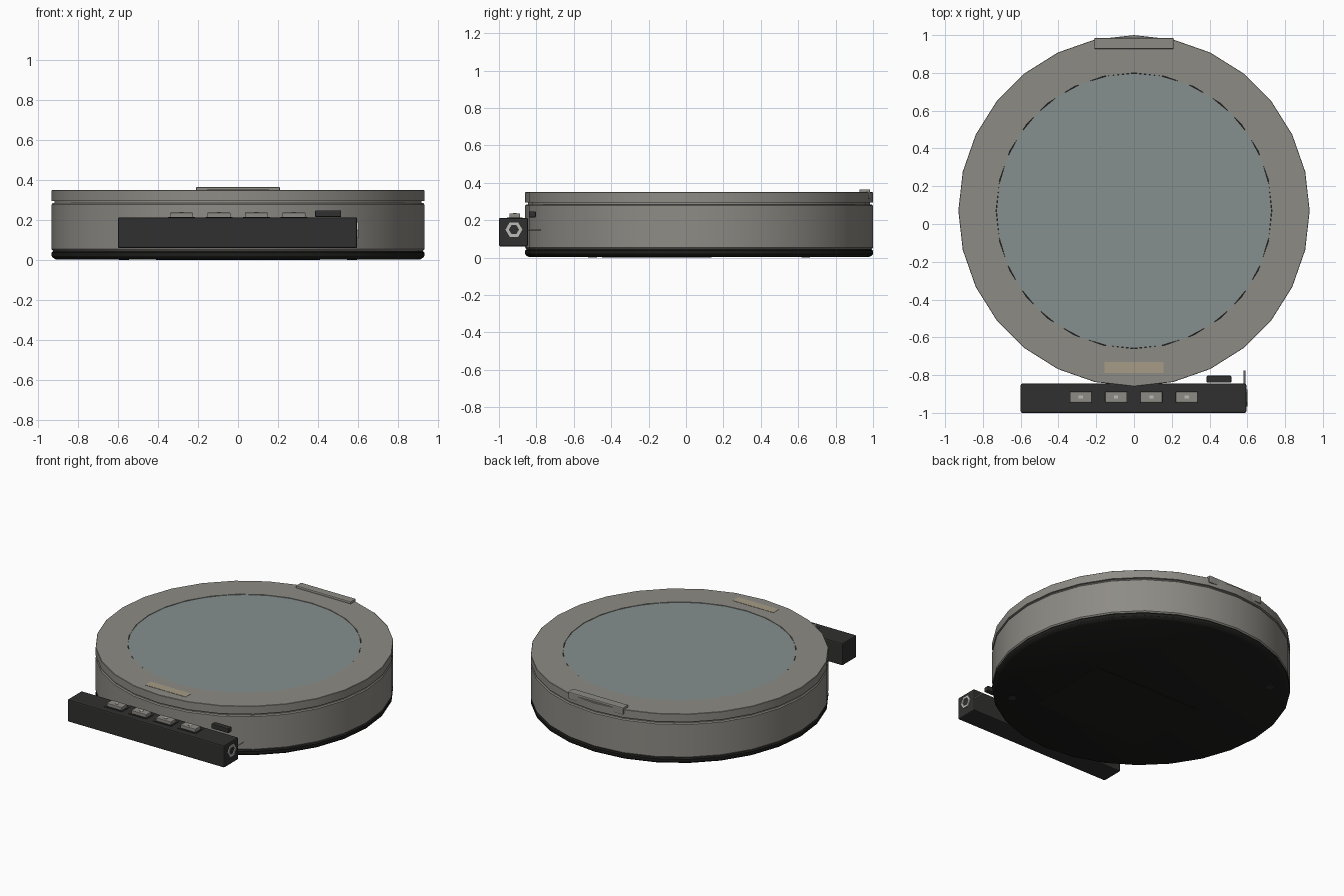
import bpy, bmesh, math
from mathutils import Matrix

if "Cube" in bpy.data.objects:
    bpy.data.objects.remove(bpy.data.objects["Cube"])

CY = 0.07      # centre of the round case in y
SIDES = 28


def mat(name, r, g, b):
    m = bpy.data.materials.new(name)
    m.diffuse_color = (r, g, b, 1)
    m.use_nodes = True
    m.node_tree.nodes["Principled BSDF"].inputs["Base Color"].default_value = m.diffuse_color
    return m


METAL = mat("warm_metal", 0.27, 0.26, 0.235)
DARK = mat("dark_plastic", 0.03, 0.03, 0.029)
RUBBER = mat("black_rubber", 0.012, 0.012, 0.011)
GLASS = mat("screen_glass", 0.235, 0.28, 0.27)
TAN = mat("tan_strip", 0.38, 0.33, 0.24)
LIGHT = mat("light_metal", 0.5, 0.5, 0.47)


def finish(bm, name, material, smooth=False):
    bmesh.ops.recalc_face_normals(bm, faces=bm.faces)
    me = bpy.data.meshes.new(name)
    bm.to_mesh(me)
    bm.free()
    ob = bpy.data.objects.new(name, me)
    bpy.context.collection.objects.link(ob)
    me.materials.append(material)
    if smooth:
        bpy.context.view_layer.objects.active = ob
        bpy.ops.object.select_all(action='DESELECT')
        ob.select_set(True)
        bpy.ops.object.shade_smooth_by_angle(angle=math.radians(30))
    return ob


def lathe(name, profile, material, sides=SIDES, closed=False, matrix=None):
    """Revolve (radius, z) points about z; open profiles get capped ends."""
    bm = bmesh.new()
    rings = [[bm.verts.new((r * math.cos(2 * math.pi * i / sides),
                            r * math.sin(2 * math.pi * i / sides), z))
              for i in range(sides)] for r, z in profile]
    pairs = list(zip(rings, rings[1:]))
    if closed:
        pairs.append((rings[-1], rings[0]))
    else:
        bm.faces.new(rings[0])
        bm.faces.new(rings[-1])
    for a, b in pairs:
        for i in range(sides):
            j = (i + 1) % sides
            bm.faces.new((a[i], a[j], b[j], b[i]))
    bm.transform(matrix or Matrix.Translation((0, CY, 0)))
    return finish(bm, name, material, True)


def box(name, x0, x1, y0, y1, z0, z1, material, bevel=0):
    bm = bmesh.new()
    bmesh.ops.create_cube(bm, size=1)
    bm.transform(Matrix.Translation(((x0 + x1) / 2, (y0 + y1) / 2, (z0 + z1) / 2))
                 @ Matrix.Diagonal((x1 - x0, y1 - y0, z1 - z0, 1)))
    if bevel:
        bmesh.ops.bevel(bm, geom=bm.edges[:], offset=bevel, segments=2,
                        profile=0.5, affect='EDGES')
    return finish(bm, name, material)


# round case: rubber base, metal body with groove, bezel ring
lathe("base", [(0.91, 0.004), (0.925, 0.012), (0.93, 0.02), (0.93, 0.038), (0.92, 0.048)], RUBBER)
lathe("body", [(0.915, 0.046), (0.923, 0.046), (0.93, 0.054), (0.93, 0.278),
               (0.924, 0.285), (0.915, 0.285), (0.915, 0.3)], METAL)
lathe("bezel", [(0.93, 0.295), (0.93, 0.348), (0.928, 0.35), (0.73, 0.35), (0.73, 0.295)],
      METAL, closed=True)
lathe("screen_well", [(0.735, 0.298), (0.735, 0.335)], RUBBER)
lathe("screen", [(0.728, 0.33), (0.728, 0.347)], GLASS, sides=32)

# details on the bezel
box("top_strip", -0.155, 0.155, -0.79, -0.73, 0.345, 0.352, TAN)
box("back_clip", -0.21, 0.21, 0.927, 0.985, 0.315, 0.365, METAL, 0.006)

# underside cover and screws
box("bottom_cover", -0.41, 0.41, -0.45, 0.135, 0.0, 0.02, RUBBER)
for s in (1, -1):
    lathe("bottom_screw", [(0.025, 0.001), (0.025, 0.02)], DARK, 10,
          matrix=Matrix.Translation((0.57 * s, CY - 0.57 * s, 0)))

# control bar at the front
box("control_bar", -0.6, 0.595, -1.0, -0.845, 0.06, 0.213, DARK, 0.008)
for i in range(4):
    x = -0.282 + 0.187 * i
    box("button_frame", x - 0.068, x + 0.068, -0.957, -0.873, 0.2, 0.216, DARK)
    box("button", x - 0.058, x + 0.058, -0.945, -0.887, 0.205, 0.237, METAL, 0.004)
    box("button_dot", x - 0.011, x + 0.011, -0.925, -0.907, 0.23, 0.239, LIGHT)
box("slide_latch", 0.385, 0.515, -0.84, -0.803, 0.215, 0.248, DARK, 0.005)

# hexagonal socket on the bar end and the thin pin behind it
lathe("end_nut", [(0.045, -0.01), (0.045, 0.008), (0.027, 0.008), (0.027, -0.01)], LIGHT, 6,
      closed=True, matrix=Matrix.Translation((0.594, -0.92, 0.15)) @ Matrix.Rotation(math.pi / 2, 4, 'Y')
      @ Matrix.Rotation(math.pi / 2, 4, 'Z'))
lathe("link_pin", [(0.004, -0.05), (0.004, 0.045)], LIGHT, 8,
      matrix=Matrix.Translation((0.585, -0.82, 0.15)) @ Matrix.Rotation(-math.pi / 2, 4, 'X'))
